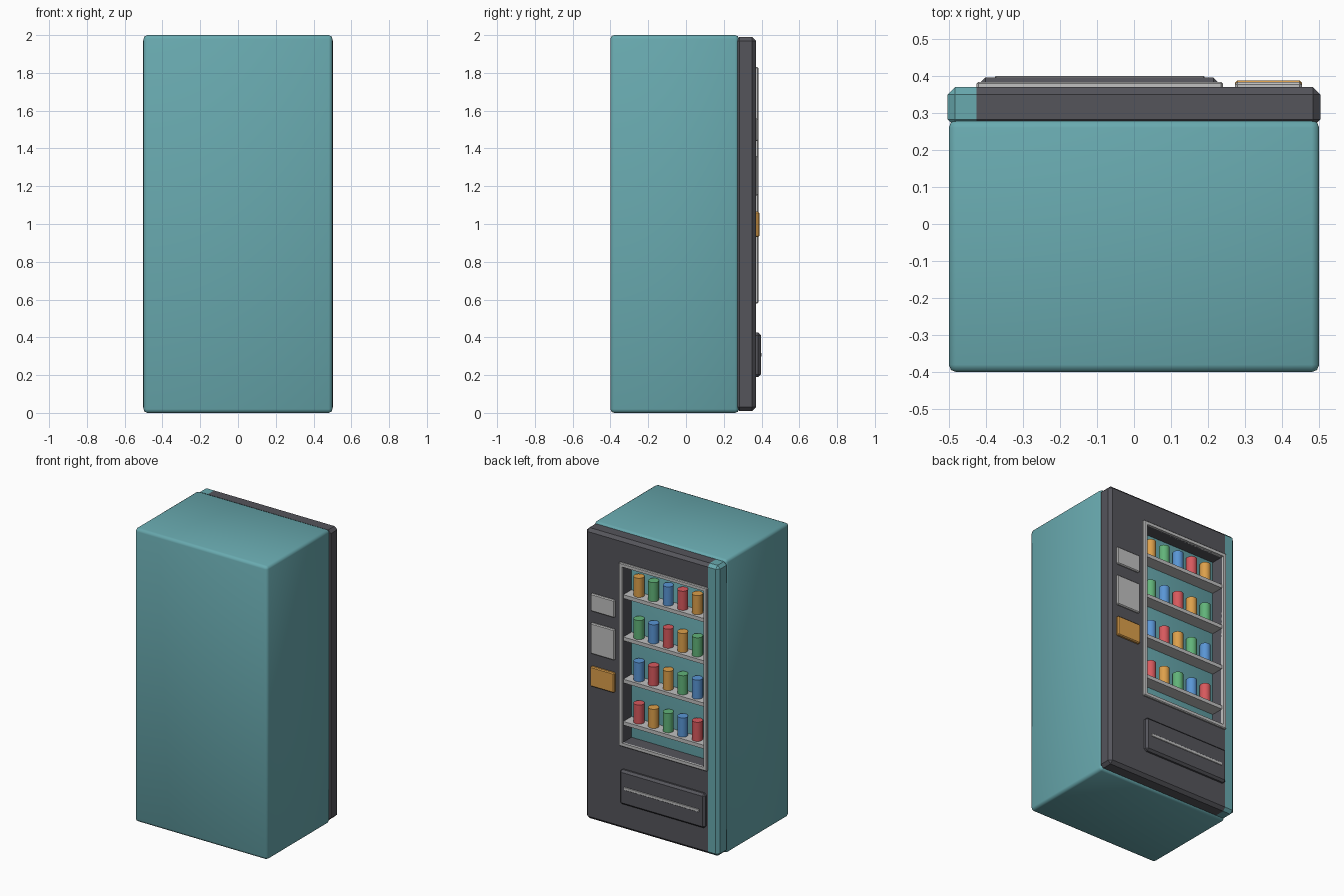
import bpy, bmesh
from mathutils import Vector

if "Cube" in bpy.data.objects:
    bpy.data.objects.remove(bpy.data.objects["Cube"])


def material(name, rgb):
    m = bpy.data.materials.new(name)
    m.use_nodes = True
    m.diffuse_color = (*rgb, 1)
    bsdf = m.node_tree.nodes["Principled BSDF"]
    bsdf.inputs["Base Color"].default_value = (*rgb, 1)
    bsdf.inputs["Roughness"].default_value = 0.6
    return m


TEAL = material("teal", (0.14, 0.40, 0.43))
DARK = material("dark_grey", (0.09, 0.09, 0.105))
LIGHT = material("light_grey", (0.53, 0.53, 0.53))
ORANGE = material("orange", (0.72, 0.35, 0.07))
GREEN = material("green", (0.12, 0.45, 0.19))
BLUE = material("blue", (0.10, 0.30, 0.66))
RED = material("red", (0.68, 0.10, 0.11))


def finish(name, bm, *mats, smooth=False):
    bmesh.ops.recalc_face_normals(bm, faces=bm.faces)
    for f in bm.faces:
        f.smooth = smooth
    mesh = bpy.data.meshes.new(name)
    bm.to_mesh(mesh)
    bm.free()
    for m in mats:
        mesh.materials.append(m)
    obj = bpy.data.objects.new(name, mesh)
    bpy.context.collection.objects.link(obj)
    return obj


def box_mesh(x, y, z, bevel=0.0, segments=1):
    """Bevelled box spanning the given (low, high) ranges."""
    bm = bmesh.new()
    bmesh.ops.create_cube(bm, size=1)
    for v in bm.verts:
        v.co = Vector([r[0] + (r[1] - r[0]) * (c + 0.5) for r, c in zip((x, y, z), v.co)])
    if bevel:
        bmesh.ops.bevel(bm, geom=bm.edges[:], offset=bevel, segments=segments,
                        profile=0.5, affect='EDGES')
    return bm


def slice_mesh(bm, point, normal):
    bmesh.ops.bisect_plane(bm, geom=bm.verts[:] + bm.edges[:] + bm.faces[:],
                           plane_co=point, plane_no=normal)


def cut_opening(bm, x, z):
    """Cut a rectangular opening through the box along y."""
    for value in x:
        slice_mesh(bm, (value, 0, 0), (1, 0, 0))
    for value in z:
        slice_mesh(bm, (0, 0, value), (0, 0, 1))
    inside = []
    for f in bm.faces:
        c = f.calc_center_median()
        if x[0] < c.x < x[1] and z[0] < c.z < z[1] and abs(f.normal.y) > 0.9:
            inside.append(f)
    bmesh.ops.delete(bm, geom=inside, context='FACES')
    rim = [e for e in bm.edges if e.is_boundary]
    bmesh.ops.bridge_loops(bm, edges=rim)


# Cabinet body, whose front face is also the back wall of the display
finish("cabinet_body", box_mesh((-0.5, 0.5), (-0.4, 0.28), (0, 2), 0.02, 2), TEAL, smooth=True)

# Door with the display opening and a teal hinge-side strip
WINDOW_X, WINDOW_Z = (-0.425, 0.24), (0.58, 1.83)
TRIM = 0.025
open_x = (WINDOW_X[0] + TRIM, WINDOW_X[1] - TRIM)
open_z = (WINDOW_Z[0] + TRIM, WINDOW_Z[1] - TRIM)
door = box_mesh((-0.503, 0.503), (0.262, 0.37), (0.01, 1.99), 0.02)
cut_opening(door, open_x, open_z)
slice_mesh(door, (WINDOW_X[0], 0, 0), (1, 0, 0))
for f in door.faces:
    f.material_index = int(f.calc_center_median().x < WINDOW_X[0])
finish("door", door, DARK, TEAL)

# Window trim
trim = box_mesh(WINDOW_X, (0.36, 0.384), WINDOW_Z, 0.005)
cut_opening(trim, open_x, open_z)
finish("window_trim", trim, LIGHT)

# Shelves with rows of cans, each row shifting the colour order by one
CAN_COLOURS = [ORANGE, GREEN, BLUE, RED]
CAN_HEIGHT = 0.13
for row in range(4):
    top = 1.61 - 0.288 * row
    finish(f"shelf_{row + 1}", box_mesh(open_x, (0.27, 0.368), (top - 0.025, top)), LIGHT)
    for col in range(5):
        can = bmesh.new()
        bmesh.ops.create_cone(can, cap_ends=True, segments=16, radius1=0.034,
                              radius2=0.034, depth=CAN_HEIGHT)
        bmesh.ops.translate(can, verts=can.verts,
                            vec=(0.132 - 0.11 * col, 0.317, top + CAN_HEIGHT / 2))
        obj = finish(f"can_{row + 1}_{col + 1}", can, CAN_COLOURS[(row + col) % 4])
        for p in obj.data.polygons:
            p.use_smooth = abs(p.normal.z) < 0.5
        for e in obj.data.edges:
            a, b = (obj.data.vertices[i].co for i in e.vertices)
            e.use_edge_sharp = abs(a.z - b.z) < 0.01

# Control panels beside the window
PANEL_X = (0.273, 0.453)
for name, z, depth, mat in (("display_panel", (1.44, 1.56), 0.383, LIGHT),
                            ("keypad_panel", (1.15, 1.36), 0.383, LIGHT),
                            ("coin_panel", (0.93, 1.065), 0.388, ORANGE)):
    finish(name, box_mesh(PANEL_X, (0.36, depth), z, 0.006), mat)

# Dispensing tray flap and its handle
finish("dispenser_flap", box_mesh((-0.415, 0.228), (0.355, 0.396), (0.19, 0.425), 0.014), DARK)
finish("flap_handle", box_mesh((-0.375, 0.19), (0.39, 0.4), (0.297, 0.317), 0.002), LIGHT)
